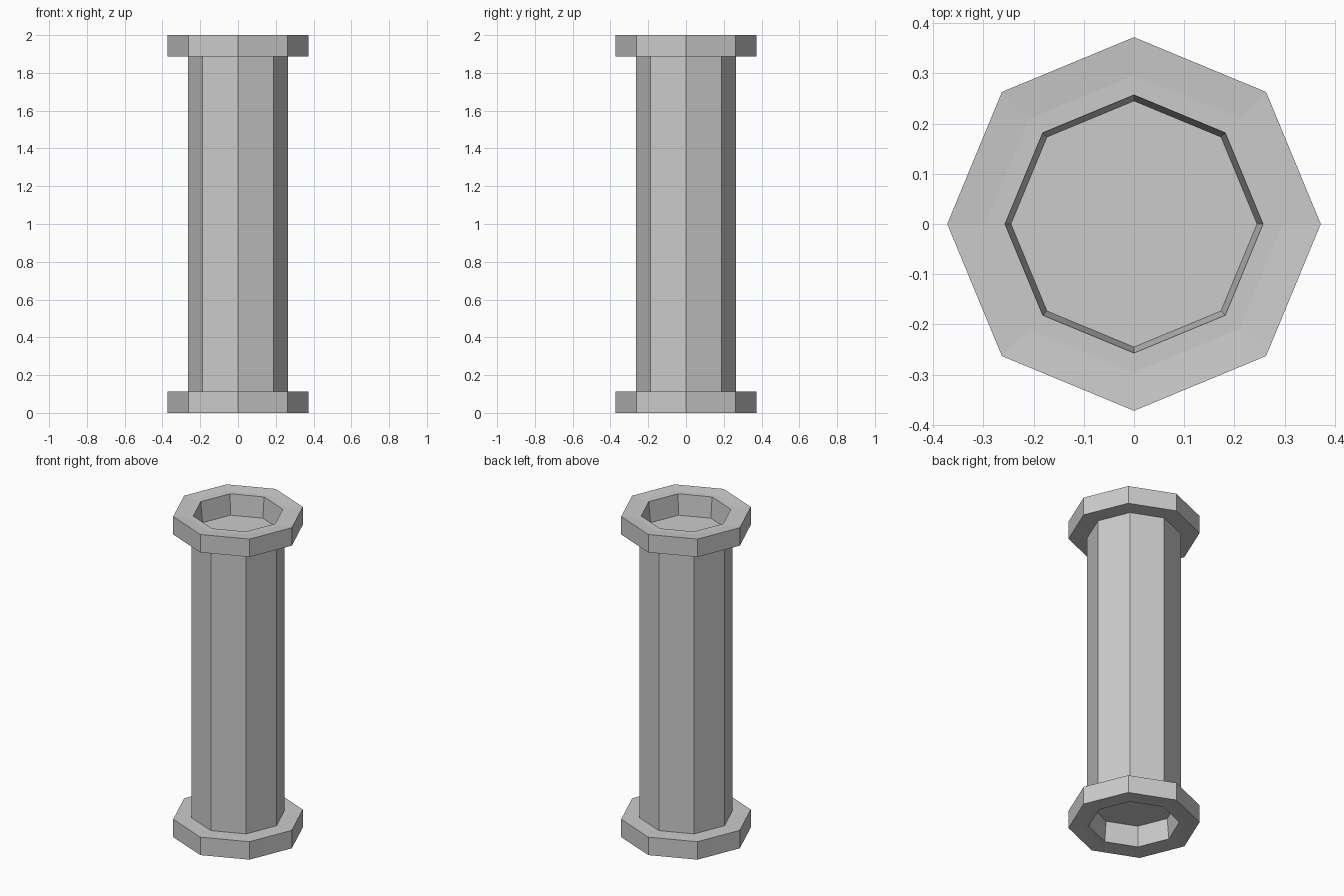
import bpy, bmesh, math

if "Cube" in bpy.data.objects:
    bpy.data.objects.remove(bpy.data.objects["Cube"])

SIDES = 8

# Half profile (radius, z), bottom recess centre out to the shaft
half = [(0.245, 0.134), (0.257, 0.006), (0.296, 0.006), (0.372, 0.0),
        (0.372, 0.112), (0.266, 0.112)]
# Mirror about mid height for the top half
profile = half + [(r, 2.0 - z) for r, z in reversed(half)]


def lathe(name, points):
    """Octagonal turning of a profile, capped at both ends."""
    bm = bmesh.new()
    rings = []
    for r, z in points:
        rings.append([bm.verts.new((r * math.cos(math.tau * i / SIDES),
                                    r * math.sin(math.tau * i / SIDES), z))
                      for i in range(SIDES)])
    for a, b in zip(rings, rings[1:]):
        for i in range(SIDES):
            j = (i + 1) % SIDES
            bm.faces.new((a[i], a[j], b[j], b[i]))
    # Recess floors
    bm.faces.new(rings[0][::-1])
    bm.faces.new(rings[-1])
    bmesh.ops.recalc_face_normals(bm, faces=bm.faces)
    mesh = bpy.data.meshes.new(name)
    bm.to_mesh(mesh)
    bm.free()
    obj = bpy.data.objects.new(name, mesh)
    bpy.context.collection.objects.link(obj)
    return obj


# Flanged octagonal column with a recess in each end
lathe("flanged_column", profile)
